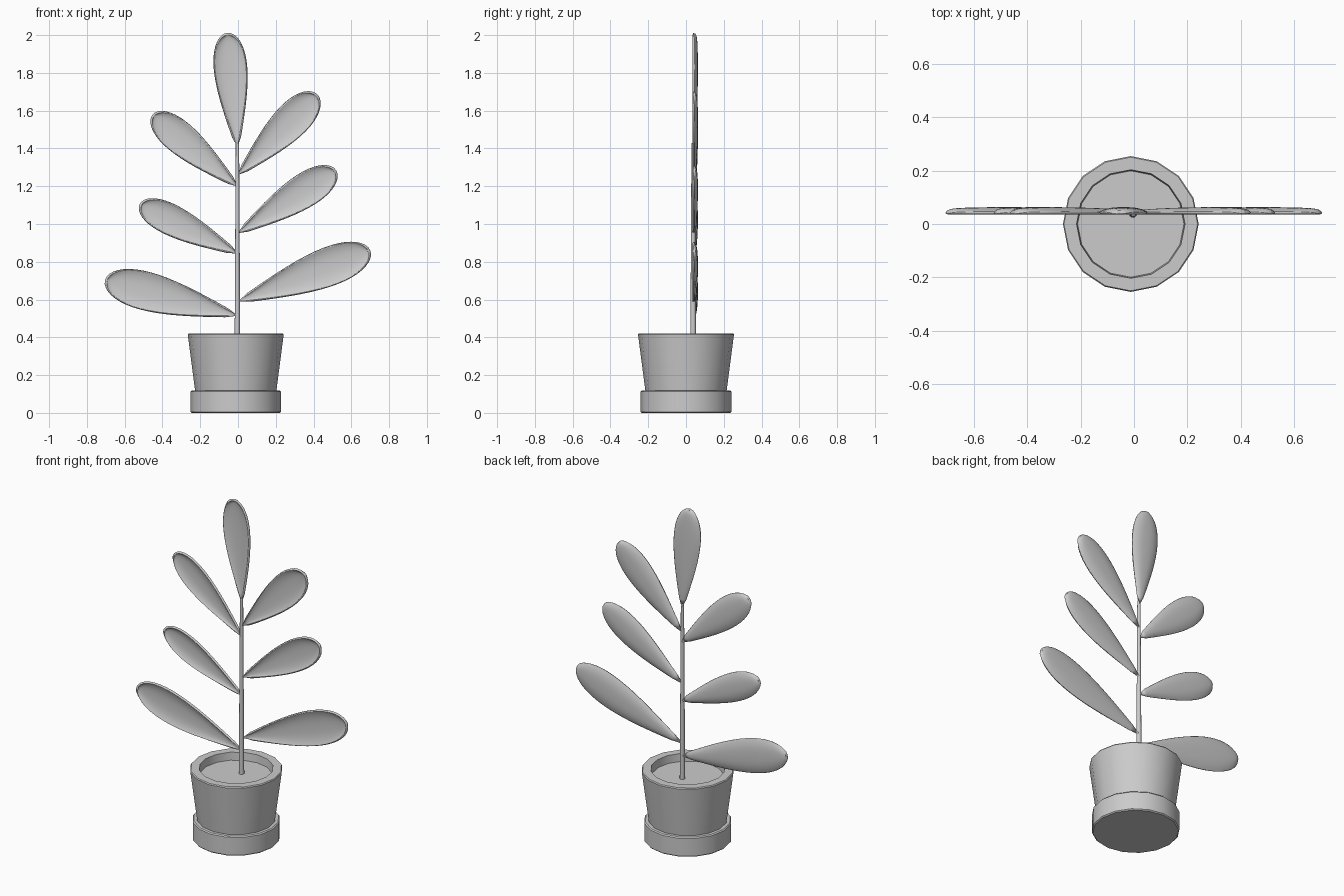
import bpy, bmesh, math
from mathutils import Vector

cube = bpy.data.objects.get("Cube")
if cube:
    bpy.data.objects.remove(cube, do_unlink=True)

grey = bpy.data.materials.new("plain grey")
grey.use_nodes = True
colour = (0.6, 0.6, 0.6, 1)
grey.diffuse_color = colour
grey.node_tree.nodes["Principled BSDF"].inputs["Base Color"].default_value = colour


def add_object(name, bm, angle=35):
    mesh = bpy.data.meshes.new(name)
    bm.to_mesh(mesh)
    bm.free()
    obj = bpy.data.objects.new(name, mesh)
    bpy.context.collection.objects.link(obj)
    mesh.materials.append(grey)
    bpy.ops.object.select_all(action='DESELECT')
    obj.select_set(True)
    bpy.context.view_layer.objects.active = obj
    bpy.ops.object.shade_smooth_by_angle(angle=math.radians(angle))
    return obj


def lathe(name, profile, centre, sides):
    """Revolve (radius, height) points, capping both ends."""
    bm = bmesh.new()
    rings = []
    for r, z in profile:
        rings.append([bm.verts.new((centre[0] + r * math.cos(a), centre[1] + r * math.sin(a), z))
                      for a in (2 * math.pi * i / sides for i in range(sides))])
    for low, high in zip(rings, rings[1:]):
        for i in range(sides):
            j = (i + 1) % sides
            bm.faces.new((low[i], low[j], high[j], high[i]))
    bm.faces.new(rings[0][::-1])
    bm.faces.new(rings[-1])
    bmesh.ops.recalc_face_normals(bm, faces=bm.faces)
    return add_object(name, bm)


def leaf(name, base, tip, half_width, steps=18, across=12):
    """Cupped leaf, hollow at the front and rounded behind."""
    base, tip = Vector((base[0], 0.035, base[1])), Vector((tip[0], 0.035, tip[1]))
    axis = tip - base
    side = axis.normalized().cross(Vector((0, 1, 0)))
    bm = bmesh.new()
    rows = []
    for i in range(steps + 1):
        theta = math.pi / 2 * i / steps
        w = max(math.sin(2 * theta), 0.0)
        row = []
        for j in range(across + 1):
            u = math.sin(math.pi * (j / across - 0.5))
            p = base + axis * math.sin(theta) + side * (u * w * half_width)
            p.y += 0.016 * (1 - abs(u) ** 3) * math.sqrt(w)
            row.append(bm.verts.new(p))
        rows.append(row)
    for a, b in zip(rows, rows[1:]):
        for j in range(across):
            bm.faces.new((a[j], a[j + 1], b[j + 1], b[j]))
    bmesh.ops.remove_doubles(bm, verts=bm.verts, dist=0.0005)
    bm.normal_update()
    bmesh.ops.reverse_faces(bm, faces=[f for f in bm.faces if f.normal.y > 0])
    obj = add_object(name, bm, 45)
    solid = obj.modifiers.new("thickness", 'SOLIDIFY')
    solid.thickness = 0.012
    solid.offset = -1


# Pot, saucer and soil
pot_centre = (-0.012, 0)
lathe("saucer", [(0.234, 0), (0.24, 0.006), (0.24, 0.112), (0.234, 0.118)], pot_centre, 16)
lathe("pot", [(0.213, 0.1), (0.254, 0.415), (0.25, 0.421), (0.203, 0.421), (0.199, 0.37)],
      pot_centre, 16)
lathe("soil", [(0.19, 0.36), (0.198, 0.375)], pot_centre, 16)

# Stem
lathe("stem", [(0.015, 0.36), (0.009, 1.43)], (-0.003, 0.038), 12)

# Leaves
leaf("top_leaf", (-0.003, 1.41), (-0.055, 2.0), 0.083)
leaf("left_upper_leaf", (0.002, 1.262), (0.412, 1.678), 0.088)
leaf("left_middle_leaf", (0.002, 0.953), (0.51, 1.278), 0.085)
leaf("left_lower_leaf", (0.002, 0.59), (0.69, 0.855), 0.098)
leaf("right_upper_leaf", (-0.003, 1.2), (-0.443, 1.572), 0.08)
leaf("right_middle_leaf", (-0.003, 0.845), (-0.51, 1.1), 0.076)
leaf("right_lower_leaf", (-0.003, 0.515), (-0.693, 0.7), 0.097)
